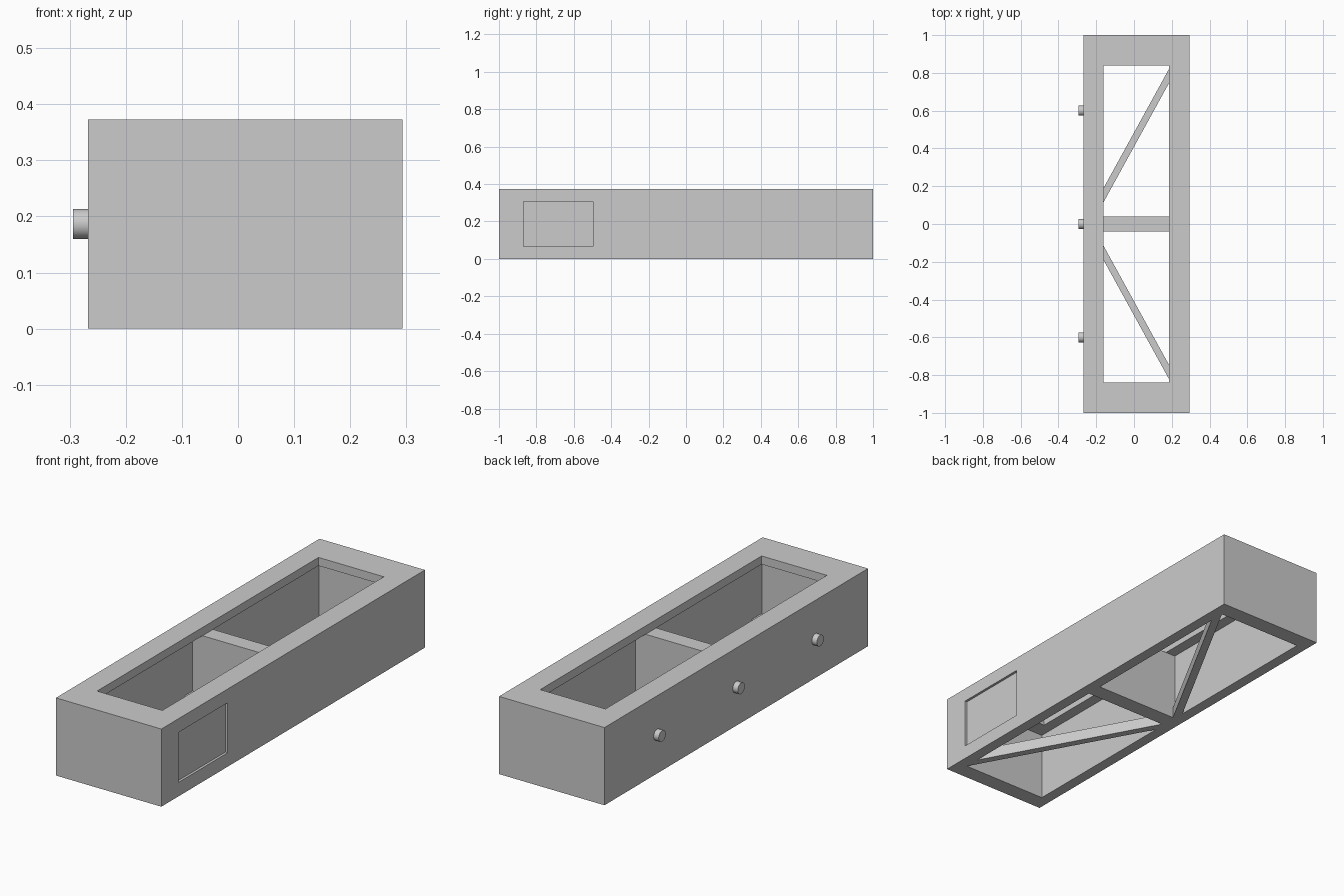
import bpy, bmesh
from mathutils import Matrix, Vector

default = bpy.data.objects.get("Cube")
if default:
    bpy.data.objects.remove(default, do_unlink=True)

grey = bpy.data.materials.new("plain_grey")
GREY = (0.6, 0.6, 0.6, 1)
grey.diffuse_color = GREY
grey.use_nodes = True
grey.node_tree.nodes["Principled BSDF"].inputs["Base Color"].default_value = GREY

# Main dimensions
X0, X1, Y, H = -0.267, 0.293, 1.0, 0.373
WALL, END = 0.0533, 0.08          # cavity wall thickness at sides and ends
LIP_Z = 0.333                     # underside of the top lip
IN0, IN1 = X0 + WALL, X1 - WALL   # cavity sides


def finish(name, bm):
    bmesh.ops.recalc_face_normals(bm, faces=bm.faces)
    mesh = bpy.data.meshes.new(name)
    bm.to_mesh(mesh)
    bm.free()
    mesh.materials.append(grey)
    obj = bpy.data.objects.new(name, mesh)
    bpy.context.collection.objects.link(obj)
    return obj


def prism(name, outline, z0, z1):
    bm = bmesh.new()
    base = bm.faces.new([bm.verts.new((x, y, z0)) for x, y in outline])
    top = bmesh.ops.extrude_face_region(bm, geom=[base])["geom"]
    bmesh.ops.translate(bm, vec=(0, 0, z1 - z0),
                        verts=[v for v in top if isinstance(v, bmesh.types.BMVert)])
    if base.is_valid is False or len(bm.faces) < len(outline) + 2:
        bm.faces.new([v for v in bm.verts if v.co.z == z0])
    return finish(name, bm)


# Hollow body: rectangular rings joined into a closed shell with a top lip
bm = bmesh.new()
rings = []
for steps, z in ((0, 0), (0, H), (2, H), (2, LIP_Z), (1, LIP_Z), (1, 0)):
    a, b, e = X0 + steps * WALL, X1 - steps * WALL, Y - steps * END
    rings.append([bm.verts.new((x, y, z)) for x, y in ((a, -e), (b, -e), (b, e), (a, e))])
for low, high in zip(rings, rings[1:] + rings[:1]):
    for i in range(4):
        j = (i + 1) % 4
        bm.faces.new((low[i], low[j], high[j], high[i]))
bmesh.ops.recalc_face_normals(bm, faces=bm.faces)

# Shallow rectangular recess in the +x side, near the front
side = max(bm.faces, key=lambda f: f.calc_center_median().x)
bmesh.ops.inset_individual(bm, faces=[side], thickness=0.05)
for v in side.verts:
    v.co.y = -0.87 if v.co.y < 0 else -0.497
    v.co.z = 0.067 if v.co.z < H / 2 else 0.307
panel = bmesh.ops.extrude_discrete_faces(bm, faces=[side])["faces"][0]
bmesh.ops.translate(bm, vec=(-0.012, 0, 0), verts=panel.verts)
finish("hollow_body", bm)

# Central divider under the lip
prism("centre_divider", [(IN0, -0.04), (IN1, -0.04), (IN1, 0.04), (IN0, 0.04)], 0, LIP_Z)

# Diagonal floor braces, mirrored front to back
for label, s in (("back", 1), ("front", -1)):
    prism(label + "_floor_brace",
          [(IN0, s * 0.02), (IN1, s * 0.845), (IN1, s * 0.92), (IN0, s * 0.095)], 0, 0.0533)

# Three round pegs on the -x side
for label, y in (("front", -0.6), ("centre", 0), ("back", 0.6)):
    bm = bmesh.new()
    place = Matrix.Translation(Vector((X0 - 0.0133, y, H / 2))) @ Matrix.Rotation(1.5707963, 4, "Y")
    bmesh.ops.create_cone(bm, cap_ends=True, segments=48, radius1=0.0267, radius2=0.0267,
                          depth=0.0267, matrix=place)
    peg = finish(label + "_side_peg", bm)
    bpy.ops.object.select_all(action="DESELECT")
    peg.select_set(True)
    bpy.context.view_layer.objects.active = peg
    bpy.ops.object.shade_smooth_by_angle()
